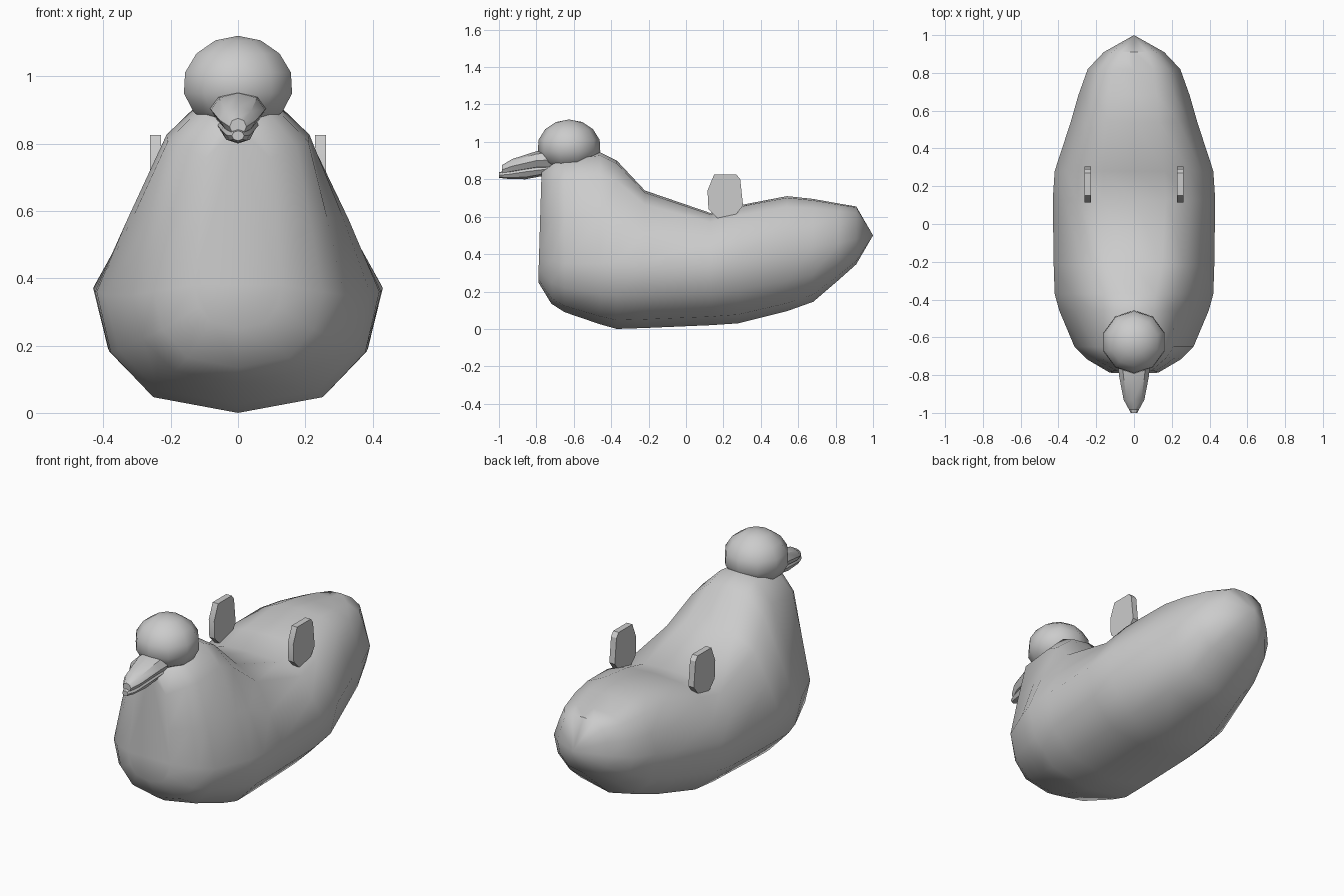
import bpy, bmesh
from math import cos, sin, tau, radians

if "Cube" in bpy.data.objects:
    bpy.data.objects.remove(bpy.data.objects["Cube"])


def make_object(name, bm, smooth=40):
    bmesh.ops.recalc_face_normals(bm, faces=bm.faces)
    mesh = bpy.data.meshes.new(name)
    bm.to_mesh(mesh)
    bm.free()
    ob = bpy.data.objects.new(name, mesh)
    bpy.context.collection.objects.link(ob)
    bpy.ops.object.select_all(action='DESELECT')
    ob.select_set(True)
    bpy.context.view_layer.objects.active = ob
    bpy.ops.object.shade_smooth_by_angle(angle=radians(smooth))
    return ob


def loft(name, rings, smooth=40, tip=None):
    bm = bmesh.new()
    loops = [[bm.verts.new(p) for p in ring] for ring in rings]
    n = len(loops[0])
    for a, b in zip(loops, loops[1:]):
        for i in range(n):
            j = (i + 1) % n
            bm.faces.new((a[i], a[j], b[j], b[i]))
    bm.faces.new(loops[0])
    if tip:
        t = bm.verts.new(tip)
        for i in range(n):
            bm.faces.new((loops[-1][i], loops[-1][(i + 1) % n], t))
    else:
        bm.faces.new(loops[-1])
    return make_object(name, bm, smooth)


def body_ring(y, zb, zm, zt, w, wt, lean=0.0):
    d, h = zm - zb, zt - zm
    half = [(0.6 * w, zb + 0.13 * d), (0.9 * w, zb + 0.5 * d), (w, zm),
            (0.6 * w + 0.4 * wt, zm + 0.4 * h), (0.15 * w + 0.85 * wt, zm + 0.8 * h),
            (0.6 * wt, zm + 0.97 * h)]
    pts = [(0, zb)] + half + [(0, zt)] + [(-x, z) for x, z in reversed(half)]
    return [(x, y + lean * (z - zb), z) for x, z in pts]


# Body: breast, raised neck, saddle and tail
# (y, bottom, widest, top, half width, top half width, backward lean)
stations = [
    (-0.79, 0.25, 0.38, 0.85, 0.13, 0.09, 0.03),
    (-0.72, 0.135, 0.36, 0.90, 0.25, 0.16, 0.02),
    (-0.65, 0.09, 0.35, 0.92, 0.315, 0.19),
    (-0.46, 0.025, 0.35, 0.945, 0.395, 0.18),
    (-0.37, 0.0, 0.36, 0.90, 0.42, 0.19),
    (-0.22, 0.005, 0.36, 0.74, 0.425, 0.245),
    (0.13, 0.02, 0.37, 0.62, 0.43, 0.28),
    (0.28, 0.03, 0.39, 0.66, 0.42, 0.27),
    (0.54, 0.095, 0.42, 0.71, 0.335, 0.22),
    (0.68, 0.145, 0.44, 0.695, 0.295, 0.20),
    (0.82, 0.265, 0.46, 0.67, 0.245, 0.17),
    (0.91, 0.345, 0.48, 0.655, 0.16, 0.11),
]
loft("body", [body_ring(*s) for s in stations], 45, tip=(0, 1.0, 0.5))

# Head, a little wider below the middle
bm = bmesh.new()
bmesh.ops.create_uvsphere(bm, u_segments=10, v_segments=7, radius=1)
for v in bm.verts:
    spread = 1.02 - 0.05 * v.co.z
    v.co = (v.co.x * 0.168 * spread, v.co.y * 0.166 * spread - 0.625, v.co.z * 0.14 + 0.98)
make_object("head", bm, 45)


# Beak halves
def beak_ring(y, z, w, h):
    return [(w * cos(tau * i / 8), y, z + h * sin(tau * i / 8)) for i in range(8)]


loft("upper_beak", [beak_ring(-0.70, 0.905, 0.085, 0.055), beak_ring(-0.80, 0.90, 0.08, 0.05),
                    beak_ring(-0.93, 0.87, 0.055, 0.038), beak_ring(-0.985, 0.85, 0.025, 0.025)])
loft("lower_beak", [beak_ring(-0.70, 0.86, 0.065, 0.03), beak_ring(-0.86, 0.84, 0.05, 0.04),
                    beak_ring(-0.96, 0.825, 0.035, 0.022), beak_ring(-1.0, 0.823, 0.018, 0.015)])

# Upright grip plates on both sides
for side, sx in (("left", -1), ("right", 1)):
    outline = [(-0.06, 0.825), (0.06, 0.825), (0.08, 0.80), (0.095, 0.66),
               (0.025, 0.57), (-0.045, 0.595), (-0.09, 0.64), (-0.095, 0.74)]
    rings = [[(sx * x, 0.21 + y, z) for y, z in outline] for x in (0.228, 0.262)]
    loft(side + "_grip", rings, 30)
